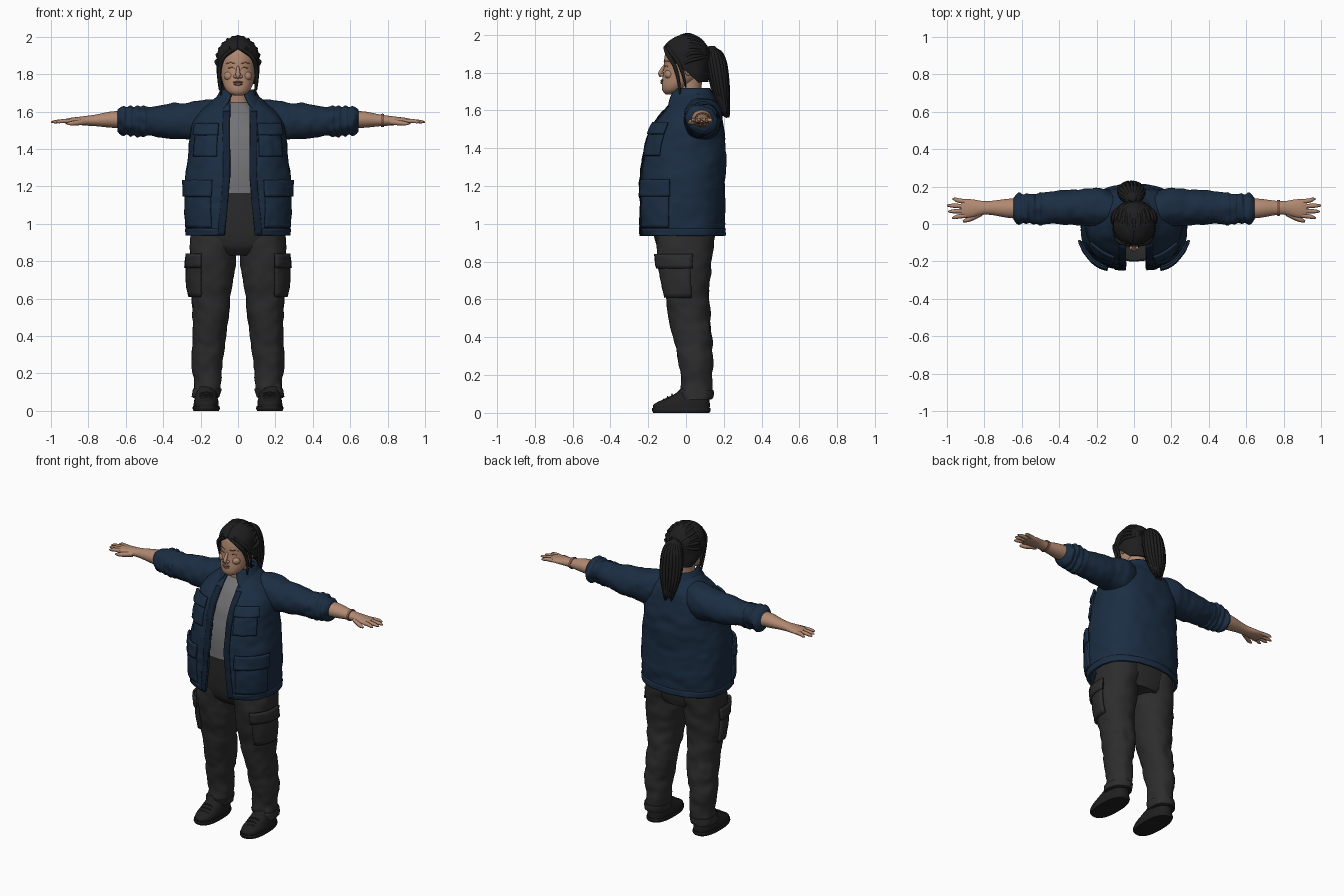
import bpy, bmesh, math, random
from mathutils import Vector, noise

random.seed(4)
if "Cube" in bpy.data.objects:
    bpy.data.objects.remove(bpy.data.objects["Cube"])
TAU = math.tau


def material(name, *rgb):
    m = bpy.data.materials.new(name)
    m.use_nodes = True
    m.diffuse_color = (*rgb, 1)
    m.node_tree.nodes["Principled BSDF"].inputs["Base Color"].default_value = (*rgb, 1)
    return m


navy = material("navy cloth", .011, .027, .056)
navy_dark = material("dark navy trim", .007, .016, .034)
charcoal = material("charcoal cloth", .026, .026, .026)
black = material("black leather", .014, .014, .014)
hair = material("black hair", .013, .013, .013)
grey = material("grey shirt", .17, .17, .18)
skin = material("skin", .44, .25, .165)
lip = material("lip brown", .24, .10, .075)


def finish(ob, mat, mirror=False, thick=0):
    """Link an object, colour it and add its modifiers."""
    bpy.context.collection.objects.link(ob)
    ob.data.materials.append(mat)
    if thick:
        mod = ob.modifiers.new("thickness", 'SOLIDIFY')
        mod.thickness, mod.offset = thick, 0
    if mirror:
        ob.modifiers.new("mirror", 'MIRROR').use_mirror_merge = False
    return ob


def mesh_object(name, bm, mat, **kw):
    bmesh.ops.recalc_face_normals(bm, faces=bm.faces)
    me = bpy.data.meshes.new(name)
    bm.to_mesh(me)
    bm.free()
    me.shade_smooth()
    me.set_sharp_from_angle(angle=math.radians(50))
    return finish(bpy.data.objects.new(name, me), mat, **kw)


def sample(rows, s):
    """Smooth interpolation through the section rows at station s."""
    i = max(k for k in range(len(rows) - 1) if k == 0 or rows[k][0] <= s)
    a, b = rows[i], rows[i + 1]
    p, q = rows[max(i - 1, 0)], rows[min(i + 2, len(rows) - 1)]
    h = b[0] - a[0]
    f = (s - a[0]) / h
    out = []
    for k in range(1, len(a)):
        m0 = (b[k] - p[k]) / (b[0] - p[0]) * h
        m1 = (q[k] - a[k]) / (q[0] - a[0]) * h
        d = b[k] - a[k]
        out.append(a[k] + f * (m0 + f * (3 * d - 2 * m0 - m1 + f * (m0 + m1 - 2 * d))))
    return out


def tube(name, rows, mat, axis='z', span=None, arc=None, off=0, fold=0, power=2, n=40, steps=30, **kw):
    """Loft rounded sections; arc opens the ring, span limits the length."""
    s0, s1 = span or (rows[0][0], rows[-1][0])
    bm, rings = bmesh.new(), []
    sharp = lambda v: math.copysign(abs(v) ** (2 / power), v)
    for j in range(steps + 1):
        s = s0 + (s1 - s0) * j / steps
        c1, c2, r1, r2 = sample(rows, s)
        t0, t1 = arc(s, r1) if callable(arc) else arc or (0, TAU)
        ring = []
        for i in range(n + 1 if arc else n):
            t = t0 + (t1 - t0) * i / n
            u, v = sharp(math.sin(t)), -sharp(math.cos(t))
            make = lambda o: Vector((c1 + (r1 + o) * u, c2 + (r2 + o) * v, s) if axis == 'z'
                                    else (s, c1 + (r1 + o) * u, c2 + (r2 + o) * v))
            p = make(0)
            p.x = abs(p.x)
            w = fold * (noise.noise(p * 9) + .6 * noise.noise(p * 22))
            ring.append(bm.verts.new(make(off + w)))
        rings.append(ring)
    for a, b in zip(rings, rings[1:]):
        for i in range(n):
            k = (i + 1) % len(a)
            bm.faces.new((a[i], a[k], b[k], b[i]))
    if not arc:
        bm.faces.new(rings[0])
        bm.faces.new(rings[-1])
    return mesh_object(name, bm, mat, **kw)


def strands(name, paths, mat, mirror=False):
    """Tapered round strands; each point is x, y, z, radius."""
    cu = bpy.data.curves.new(name, 'CURVE')
    cu.dimensions, cu.bevel_depth, cu.bevel_resolution = '3D', 1, 1
    cu.use_fill_caps, cu.resolution_u = True, 5
    for path in paths:
        sp = cu.splines.new('NURBS')
        sp.points.add(len(path) - 1)
        for pt, (x, y, z, r) in zip(sp.points, path):
            pt.co, pt.radius = (x, y, z, 1), r
        sp.order_u, sp.use_endpoint_u, sp.use_smooth = 3, True, True
    return finish(bpy.data.objects.new(name, cu), mat, mirror)


def blob(name, loc, size, mat, mirror=False):
    bm = bmesh.new()
    bmesh.ops.create_uvsphere(bm, u_segments=16, v_segments=10, radius=1)
    for v in bm.verts:
        v.co = Vector(a * b for a, b in zip(v.co, size)) + Vector(loc)
    return mesh_object(name, bm, mat, mirror=mirror)


# Trousers: legs, hips, cargo pockets
leg = [(.07, .168, .05, .07, .08), (.2, .165, .055, .074, .088), (.4, .153, .035, .088, .103),
       (.6, .146, .005, .104, .118), (.75, .137, -.007, .122, .135), (.88, .13, -.005, .128, .15),
       (.97, .12, 0, .125, .155)]
tube("trouser_legs", leg, charcoal, fold=.011, steps=50, power=2.2, mirror=True)
tube("trouser_hips", [(.83, 0, .01, .14, .12), (.88, 0, -.005, .235, .148), (1, 0, -.01, .25, .17),
                      (1.18, 0, -.03, .21, .168)], charcoal, power=2.3)
tube("cargo_pockets", leg, charcoal, span=(.61, .82), arc=(.45, 1.75), off=.008, fold=.011, power=2.2,
     n=10, steps=8, thick=.016, mirror=True)
tube("cargo_flaps", leg, charcoal, span=(.765, .84), arc=(.4, 1.8), off=.019, fold=.011, power=2.2,
     n=10, steps=4, thick=.01, mirror=True)
tube("trouser_hems", leg, charcoal, span=(.075, .12), off=.006, fold=.011, power=2.2, steps=5, mirror=True)

# Shoes with soles and laces
tube("shoe_uppers", [(.02, .17, -.025, .067, .15), (.045, .17, -.022, .066, .148), (.075, .17, .005, .06, .118),
                     (.1, .17, .03, .056, .09), (.13, .17, .045, .053, .07)], black, power=2.4, mirror=True)
tube("shoe_soles", [(0, .17, -.025, .068, .148), (.012, .17, -.025, .073, .155), (.026, .17, -.025, .071, .154)],
     black, power=2.5, steps=4, mirror=True)
strands("shoe_laces", [[(.135, y, z - .008, .004), (.17, y - .005, z + .006, .004), (.205, y, z - .008, .004)]
                       for y, z in ((-.115, .073), (-.095, .087), (-.072, .1))], charcoal, mirror=True)

# Shirt
tube("shirt", [(1.165, 0, -.03, .215, .172), (1.3, 0, -.02, .215, .175), (1.45, 0, 0, .2, .165),
               (1.55, 0, .02, .17, .14), (1.62, 0, .03, .1, .1), (1.65, 0, .03, .07, .075)],
     grey, fold=.006, power=2.3)

# Open jacket, lined shell with collar, hem and plackets
coat = [(.94, 0, -.02, .268, .215), (1.05, 0, -.02, .277, .22), (1.2, 0, -.018, .275, .22),
        (1.36, 0, -.008, .26, .212), (1.46, 0, .003, .25, .197), (1.54, 0, .018, .235, .172),
        (1.6, 0, .033, .195, .143), (1.645, 0, .037, .14, .112), (1.69, 0, .037, .092, .085)]


def opening(z, r, extra=0):
    w = .052 + max(0, 1.25 - z) * .09 + extra
    return [math.asin(min(1, g / r) ** 1.2) for g in (w + .01, w - .01)]


def coat_arc(z, r):
    a, b = opening(z, r)
    return a, TAU - b


def placket_arc(side):
    def arc(z, r):
        a, b = opening(z, r)[side], opening(z, r, .035)[side]
        return (a, b) if side == 0 else (-b, -a)
    return arc


cloth = dict(power=2.4, fold=.009)
tube("jacket_body", coat, navy, arc=coat_arc, n=64, steps=50, thick=.014, **cloth)
tube("jacket_hem", coat, navy, span=(.937, .975), arc=coat_arc, off=.006, n=64, steps=4, thick=.012, **cloth)
for side, word in enumerate(("left", "right")):
    tube(word + "_placket", coat, navy_dark, span=(.94, 1.6), arc=placket_arc(side), off=.009, n=4,
         steps=40, thick=.008, **cloth)
tube("collar", [(1.6, 0, .03, .165, .135), (1.65, 0, .03, .118, .118), (1.7, 0, .03, .088, .092),
                (1.715, 0, .03, .082, .086)], navy, arc=lambda z, r: (.3 + (1.715 - z) * 2, TAU - .3 - (1.715 - z) * 2),
     off=.008, steps=10, thick=.012)

# Chest and hip pockets, each a pouch and a flap
for name, lo, hi, flap, t0, t1 in (("chest", 1.36, 1.51, 1.475, .36, 1.0), ("hip", .98, 1.21, 1.145, .45, 1.32)):
    tube(name + "_pockets", coat, navy, span=(lo, hi), arc=(t0, t1), off=.011, n=14, steps=12, thick=.014,
         mirror=True, **cloth)
    tube(name + "_flaps", coat, navy, span=(flap, hi + .025), arc=(t0 - .03, t1 + .03), off=.022, n=14, steps=6,
         thick=.012, mirror=True, **cloth)

# Sleeves with bunched rolled cuffs
tube("sleeves", [(.08, .07, 1.575, .085, .085), (.18, .085, 1.553, .102, .11), (.27, .09, 1.551, .098, .102),
                 (.4, .087, 1.551, .088, .086), (.53, .083, 1.548, .08, .073)], navy, axis='x', fold=.01,
     steps=40, mirror=True)
roll = [(.485 + .018 * i, .083, 1.548, .079 + .007 * (i % 2), .073 + .008 * (i % 2)) for i in range(9)]
tube("rolled_cuffs", roll + [(.645, .083, 1.55, .062, .058)], navy, axis='x', fold=.017, steps=45, mirror=True)

# Forearms, hands and fingers
tube("forearms", [(.6, .083, 1.557, .056, .047), (.68, .084, 1.557, .05, .043), (.76, .086, 1.553, .038, .031),
                  (.81, .086, 1.551, .037, .026), (.86, .084, 1.55, .047, .021), (.9, .083, 1.549, .05, .017),
                  (.925, .083, 1.548, .046, .012)], skin, axis='x', n=24, mirror=True)
fingers = [[(.9, y, 1.549, .013), (.94, y + f * .3, 1.55, .012), (tip - .012, y + f, 1.545, .01), (tip, y + f, 1.543, .004)]
           for y, f, tip in ((.045, -.012, .972), (.07, -.003, .993), (.095, .004, 1.0), (.12, .014, .97))]
thumb = [(.82, .06, 1.545, .018), (.86, .035, 1.54, .016), (.9, .018, 1.536, .012), (.915, .014, 1.535, .005)]
strands("fingers", fingers + [thumb], skin, mirror=True)
tube("bracelet", [(.765, .086, 1.553, .041, .034), (.773, .086, 1.553, .043, .036), (.781, .086, 1.553, .041, .034)],
     lip, axis='x', n=24, steps=4)

# Neck and head
tube("neck", [(1.56, 0, .04, .09, .08), (1.64, 0, .025, .068, .07), (1.7, 0, .015, .06, .065),
              (1.8, 0, .02, .065, .075)], skin)
tube("head", [(1.685, 0, -.085, .022, .022), (1.7, 0, -.073, .052, .05), (1.73, 0, -.055, .073, .073),
              (1.77, 0, -.028, .086, .097), (1.82, 0, -.01, .094, .108), (1.88, 0, -.003, .096, .111),
              (1.93, 0, 0, .085, .1), (1.97, 0, .005, .055, .065), (1.985, 0, .005, .02, .025)], skin)
strands("nose", [[(0, -.11, 1.84, .008), (0, -.128, 1.815, .011), (0, -.14, 1.79, .014), (0, -.13, 1.782, .01)]], skin)
blob("nostrils", (.014, -.128, 1.787), (.011, .012, .009), skin, True)
blob("cheeks", (.045, -.088, 1.79), (.03, .026, .026), skin, True)
blob("ears", (.096, .012, 1.815), (.011, .02, .032), skin, True)
blob("upper_lip", (0, -.126, 1.757), (.027, .01, .006), lip)
blob("lower_lip", (0, -.125, 1.746), (.023, .011, .007), lip)
strands("eyelids", [[(.018, -.115, 1.833, .002), (.036, -.111, 1.838, .004), (.056, -.096, 1.831, .002)]], lip, True)
strands("eyebrows", [[(.016, -.117, 1.857, .002), (.04, -.107, 1.866, .004), (.064, -.088, 1.857, .002)]], lip, True)

# Pulled-back hair: cap, ridges, loose locks
cap = [(1.75, 0, .03, .09, .08), (1.8, 0, .012, .103, .103), (1.86, 0, 0, .108, .116), (1.92, 0, 0, .101, .114),
       (1.96, 0, .002, .078, .09), (1.985, 0, .005, .048, .055), (2.0, 0, .008, .01, .012)]


def hairline(z, r):
    t = max(.01, min(2.1, (1.937 - z) * 15, 1.0 + (1.86 - z) * 9))
    return t, TAU - t


tube("hair_cap", cap, hair, arc=hairline, fold=.006, thick=.012, n=48)
ridges = []
for i in range(-6, 7):
    a = i * .24
    x, up = math.sin(a), math.cos(a)
    ridges.append([(.108 * x, -.1 + .09 * abs(x), 1.83 + .105 * up, .006),
                   (.122 * x, -.03 + .05 * abs(x), 1.845 + .165 * up, .01),
                   (.112 * x, .07, 1.855 + .135 * up, .01), (.03 * x, .125, 1.885 + .03 * up, .007)])
strands("hair_ridges", ridges, hair)
strands("side_locks", [[(.02, -.112, 1.935, .008), (.075, -.105, 1.905, .013), (.1, -.06, 1.84, .012),
                        (.1, -.035, 1.75, .009), (.086, -.03, 1.67, .004)],
                       [(.04, -.1, 1.94, .01), (.1, -.06, 1.89, .014), (.108, -.02, 1.82, .01),
                        (.1, 0, 1.72, .004)]], hair, mirror=True)

# Ponytail: core, braided strands and band
tail = [(1.58, -.015, .212, .022, .016), (1.64, -.015, .196, .05, .03), (1.74, -.015, .178, .066, .042),
        (1.84, -.013, .164, .066, .048), (1.9, -.01, .15, .048, .042), (1.94, -.008, .138, .018, .02)]
tube("ponytail_core", tail, hair, fold=.012, n=28)
locks = []
for i in range(18):
    a, end = TAU * i / 18, 1.555 + random.random() * .07
    path = [(-.005, .11, 1.905, .012)]
    for z in (1.93, 1.87, 1.78, 1.68, end):
        c1, c2, r1, r2 = sample(tail, max(z, 1.58))
        path.append((c1 + r1 * math.sin(a), c2 + r2 * math.cos(a), z, .012 if z > end else .004))
    locks.append(path)
strands("ponytail_strands", locks, hair)
blob("hair_band", (-.005, .122, 1.895), (.03, .016, .03), black)
